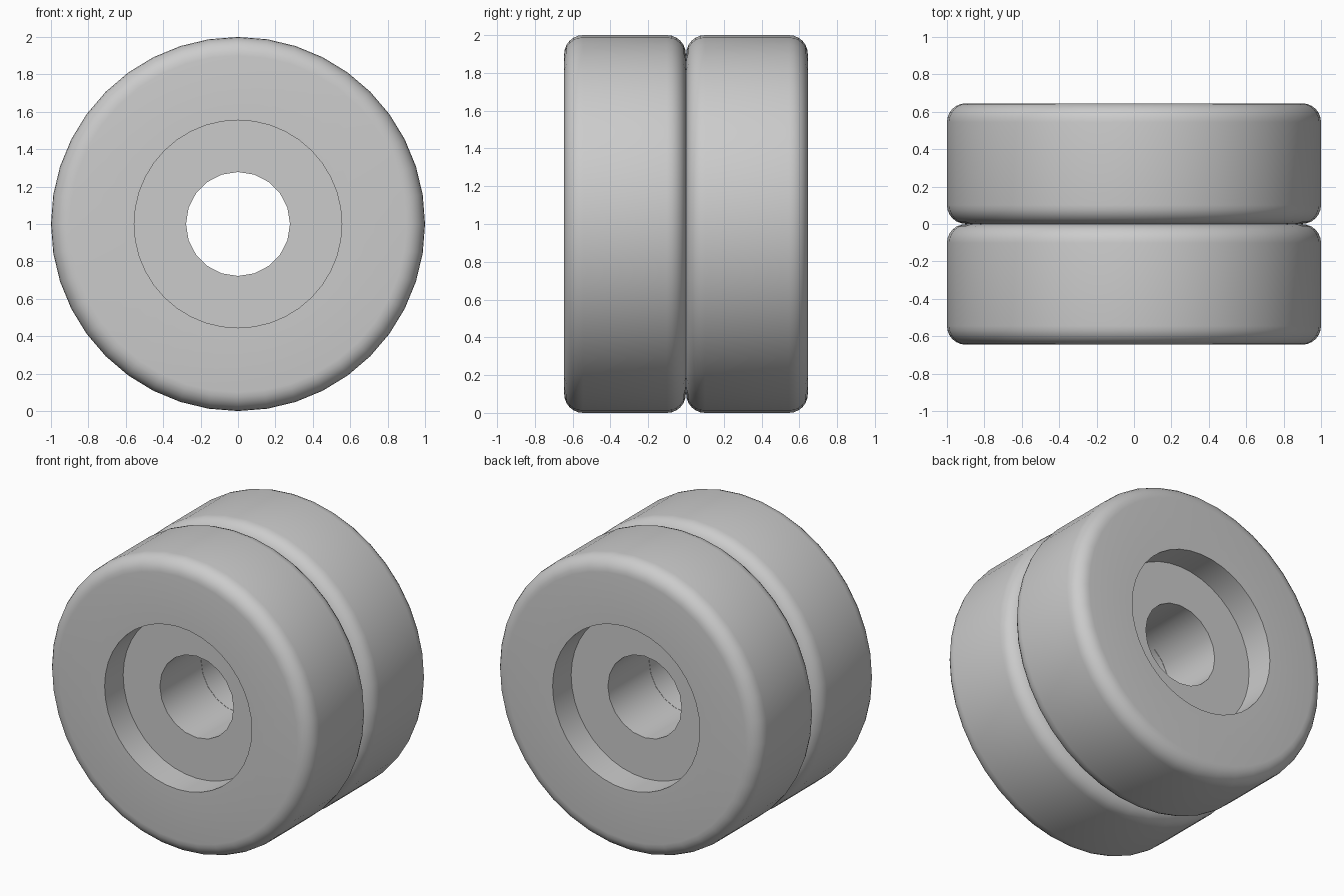
import bpy
import bmesh
from math import sin, cos, pi, radians

cube = bpy.data.objects.get("Cube")
if cube:
    bpy.data.objects.remove(cube, do_unlink=True)

RADIUS, FILLET, WIDTH, GAP = 1.0, 0.1, 0.645, 0.001
RECESS_R, RECESS_DEPTH, BORE_R = 0.555, 0.2, 0.278
SIDES, BORE_SIDES, FILLET_STEPS = 40, 20, 6

grey = bpy.data.materials.new("plain grey")
grey.use_nodes = True
colour = (0.6, 0.6, 0.6, 1)
grey.diffuse_color = colour
grey.node_tree.nodes["Principled BSDF"].inputs["Base Color"].default_value = colour


def ring(bm, radius, y, sides):
    return [bm.verts.new((radius * cos(2 * pi * i / sides), y,
                          1 + radius * sin(2 * pi * i / sides))) for i in range(sides)]


def band(bm, a, b):
    """Join two rings; one may have a whole multiple of the other's sides."""
    if len(a) > len(b):
        a, b = b, a
    k = len(b) // len(a)
    for i in range(len(a)):
        far = [b[(i * k + j) % len(b)] for j in range(k + 1)]
        bm.faces.new([a[(i + 1) % len(a)], a[i]] + far)


def make_wheel(name, side):
    """side is -1 for the front wheel and 1 for the rear wheel."""
    bm = bmesh.new()
    # Profile from the bore out along the inner face, over the tread, into the recess
    profile = [(BORE_R, GAP, BORE_SIDES)]
    for centre, start in ((GAP + FILLET, -pi / 2), (WIDTH - FILLET, 0)):
        for s in range(FILLET_STEPS + 1):
            t = start + s * pi / 2 / FILLET_STEPS
            profile.append((RADIUS - FILLET + FILLET * cos(t),
                            centre + FILLET * sin(t), SIDES))
    profile += [(RECESS_R, WIDTH, SIDES),
                (RECESS_R, WIDTH - RECESS_DEPTH, SIDES),
                (BORE_R, WIDTH - RECESS_DEPTH, BORE_SIDES)]
    rings = [ring(bm, r, side * y, n) for r, y, n in profile]
    for i in range(len(rings)):
        band(bm, rings[i], rings[(i + 1) % len(rings)])
    bmesh.ops.recalc_face_normals(bm, faces=bm.faces[:])
    mesh = bpy.data.meshes.new(name)
    bm.to_mesh(mesh)
    bm.free()
    mesh.materials.append(grey)
    wheel = bpy.data.objects.new(name, mesh)
    bpy.context.collection.objects.link(wheel)
    # Smooth tread and fillets, crisp recess and bore edges
    bpy.ops.object.select_all(action='DESELECT')
    wheel.select_set(True)
    bpy.context.view_layer.objects.active = wheel
    bpy.ops.object.shade_smooth_by_angle(angle=radians(30))


make_wheel("front_wheel", -1)
make_wheel("rear_wheel", 1)
